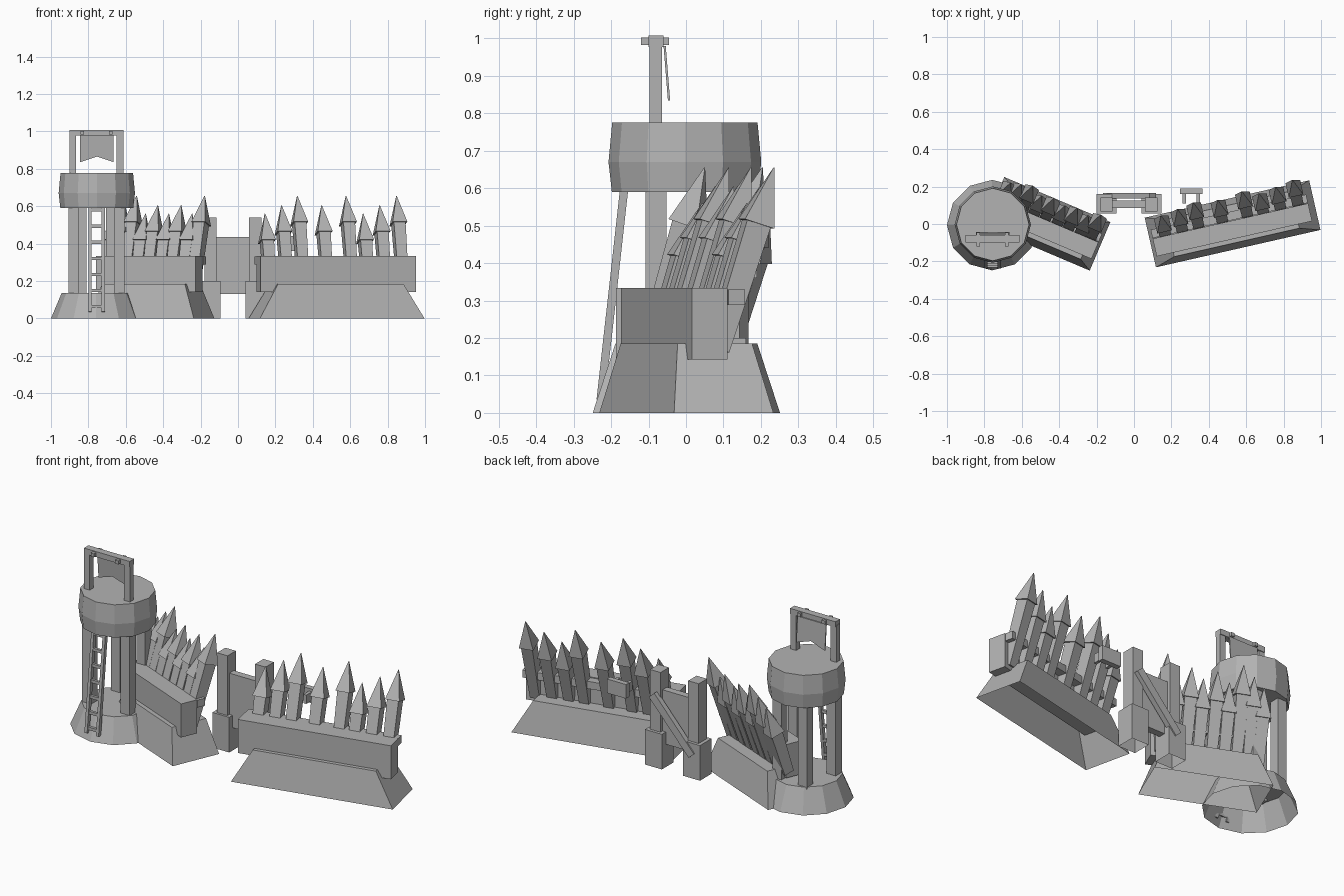
import bpy, bmesh, math
from mathutils import Matrix, Vector

cube = bpy.data.objects.get("Cube")
if cube:
    bpy.data.objects.remove(cube, do_unlink=True)

grey = bpy.data.materials.new("plain_grey")
grey.use_nodes = True
grey.diffuse_color = (0.45, 0.45, 0.45, 1)
grey.node_tree.nodes["Principled BSDF"].inputs["Base Color"].default_value = (0.45, 0.45, 0.45, 1)


def finish(name, bm, matrix):
    mesh = bpy.data.meshes.new(name)
    bm.to_mesh(mesh)
    bm.free()
    mesh.materials.append(grey)
    obj = bpy.data.objects.new(name, mesh)
    bpy.context.collection.objects.link(obj)
    if matrix:
        obj.matrix_world = matrix


def loft(name, rings, matrix=None, open_bottom=False):
    """Skin a stack of closed rings and cap the ends."""
    bm = bmesh.new()
    loops = [[bm.verts.new(p) for p in ring] for ring in rings]
    for low, high in zip(loops, loops[1:]):
        for i in range(len(low)):
            j = (i + 1) % len(low)
            bm.faces.new((low[i], low[j], high[j], high[i]))
    bottom = bm.faces.new(loops[0][::-1])
    bm.faces.new(loops[-1])
    bmesh.ops.recalc_face_normals(bm, faces=bm.faces)
    if open_bottom:
        bmesh.ops.delete(bm, geom=[bottom], context="FACES_ONLY")
    finish(name, bm, matrix)


def rect(hx, hy, z, cx=0, cy=0):
    return [(cx + sx * hx, cy + sy * hy, z) for sx, sy in ((-1, -1), (1, -1), (1, 1), (-1, 1))]


def box(name, x, y, z, matrix=None, open_bottom=False):
    """Box given by its low and high limits on each axis."""
    hx, hy = (x[1] - x[0]) / 2, (y[1] - y[0]) / 2
    cx, cy = sum(x) / 2, sum(y) / 2
    loft(name, [rect(hx, hy, h, cx, cy) for h in z], matrix, open_bottom)


def plank(name, start, end, width, depth):
    """Beam between two points; width runs along x where possible."""
    a, b = Vector(start), Vector(end)
    axis = (b - a).normalized()
    side = Vector((1, 0, 0)) if abs(axis.x) < 0.5 else Vector((0, 0, 1))
    side = (side - axis * side.dot(axis)).normalized()
    other = axis.cross(side)
    rings = [[p + side * q[0] + other * q[1] for q in rect(width / 2, depth / 2, 0)] for p in (a, b)]
    loft(name, rings)


def drum(name, profile, center, open_bottom=False):
    """Twelve-sided solid from (radius, height) pairs."""
    angles = [math.radians(30 * i) for i in range(12)]
    rings = [[(r * math.cos(t), r * math.sin(t), z) for t in angles] for r, z in profile]
    loft(name, rings, Matrix.Translation((*center, 0)), open_bottom)


def stake(name, u, tip, matrix):
    """Square stake with a wider pointed head, leaning back."""
    lean = 0.32
    shoulder = tip - 0.15

    def ring(h, z):
        v = 0.053 + lean * (z - 0.33)
        return [(x, y, z - lean * (y - v)) for x, y, _ in rect(h, h, z, u, v)]
    loft(name, [ring(0.027, 0.17), ring(0.032, shoulder), ring(0.04, shoulder),
                ring(0.001, tip)], matrix)


def wall(name, center, angle, base, top, span, stakes):
    m = Matrix.Translation((*center, 0)) @ Matrix.Rotation(math.radians(angle), 4, "Z")
    loft(name + "_earth_base", [rect(*base, 0), rect(*top, 0.185)], m, open_bottom=True)
    box(name + "_front_beam", span, (-0.08, 0.017), (0.142, 0.333), m)
    box(name + "_back_rail", span, (0.02, 0.066), (0.288, 0.33), m)
    for i, (u, tip) in enumerate(stakes):
        stake(f"{name}_stake_{i + 1}", u, tip, m)


# Palisade walls
low, mid, tall = 0.56, 0.605, 0.655
wall("long_wall", (0.527, 0.001), 12.8, (0.451, 0.136), (0.343, 0.102), (-0.434, 0.418),
     [(-0.364, low), (-0.27, mid), (-0.18, tall), (-0.05, mid),
      (0.087, tall), (0.174, low), (0.268, mid), (0.364, tall)])
wall("short_wall", (-0.465, 0.001), -23, (0.308, 0.141), (0.24, 0.104), (-0.285, 0.292),
     [(-0.265, low), (-0.21, mid), (-0.15, tall), (-0.085, low), (-0.02, mid),
      (0.05, low), (0.115, mid), (0.185, low), (0.245, tall)])

# Bracket behind the long wall
box("bracket_bar", (0.245, 0.365), (0.16, 0.19), (0.36, 0.44))
for side, x in (("right", 0.26), ("left", 0.335)):
    box(f"bracket_{side}_arm", (x, x + 0.018), (0.11, 0.165), (0.375, 0.425))

# Gate
for side, x in (("right", -0.147), ("left", 0.093)):
    box(f"gate_{side}_foot", (x - 0.053, x + 0.053), (0.055, 0.16), (0, 0.2), open_bottom=True)
    box(f"gate_{side}_post", (x - 0.033, x + 0.033), (0.068, 0.143), (0.2, 0.54))
box("gate_panel", (-0.115, 0.064), (0.085, 0.125), (0.13, 0.435))
plank("gate_brace", (0.1, 0.152, 0.41), (-0.15, 0.152, 0.13), 0.045, 0.03)

# Watchtower
drum("tower_base", [(0.242, 0), (0.185, 0.135)], (-0.758, -0.006), open_bottom=True)
drum("tower_platform", [(0.195, 0.59), (0.204, 0.67), (0.194, 0.776)], (-0.755, -0.003))
for name, x, y in (("front_right", -0.878, -0.08), ("front_left", -0.635, -0.08),
                   ("back_right", -0.837, 0.12), ("back_left", -0.677, 0.12)):
    box(f"tower_{name}_leg", (x - 0.028, x + 0.028), (y - 0.028, y + 0.028), (0.12, 0.6))

# Banner frame
for side, x in (("right", -0.884), ("left", -0.631)):
    box(f"banner_{side}_post", (x - 0.018, x + 0.018), (-0.097, -0.064), (0.77, 0.985))
box("banner_crossbar", (-0.9, -0.613), (-0.1, -0.06), (0.977, 1.008))
for side, x in (("right", -0.833), ("left", -0.68)):
    box(f"banner_{side}_peg", (x - 0.01, x + 0.01), (-0.12, -0.045), (0.983, 1.003))
outline = [(-0.09, 0.98), (-0.09, 0.835), (0, 0.865), (0.09, 0.835), (0.09, 0.98)]
loft("banner_cloth", [[(-0.755 + x, -0.06 + 0.08 * (0.98 - z) + t, z) for x, z in outline]
                      for t in (0, 0.006)])

# Ladder
foot, head = Vector((-0.756, -0.228, 0.035)), Vector((-0.756, -0.165, 0.6))
for side, dx in (("right", -0.036), ("left", 0.036)):
    shift = Vector((dx, 0, 0))
    plank(f"ladder_{side}_rail", foot + shift, head + shift, 0.017, 0.022)
for i in range(7):
    p = foot.lerp(head, 0.05 + 0.152 * i)
    half = Vector((0.036, 0, 0))
    plank(f"ladder_rung_{i + 1}", p - half, p + half, 0.017, 0.015)
